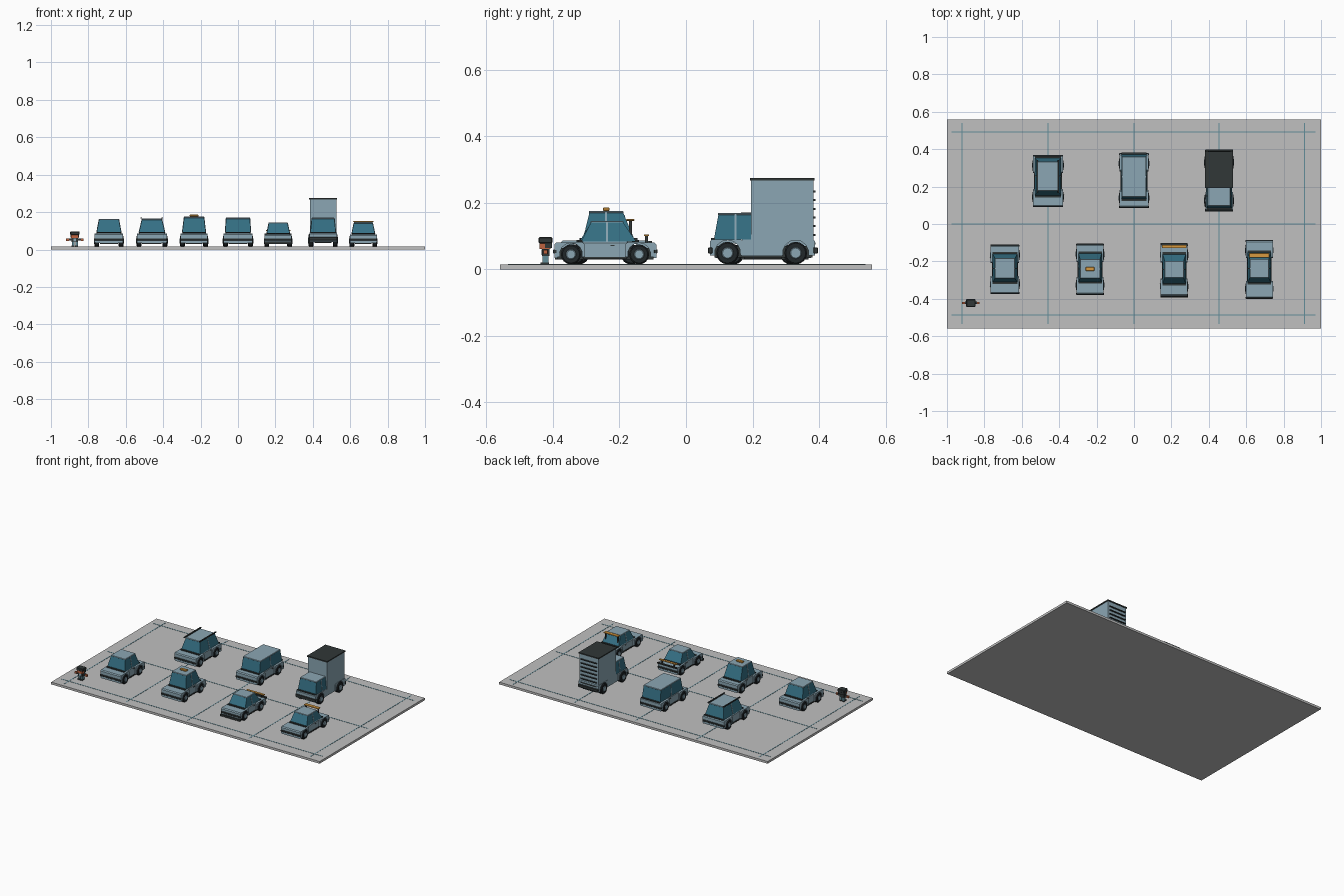
import bpy, bmesh, math
from mathutils import Matrix

if "Cube" in bpy.data.objects:
    bpy.data.objects.remove(bpy.data.objects["Cube"], do_unlink=True)


def material(name, rgb):
    m = bpy.data.materials.new(name)
    m.use_nodes = True
    linear = [(c / 255) ** 2.2 for c in rgb] + [1]
    m.diffuse_color = linear
    m.node_tree.nodes["Principled BSDF"].inputs["Base Color"].default_value = linear
    return m


PAINT = material("blue grey paint", (138, 165, 178))
GLASS = material("teal glass", (56, 112, 132))
DARK = material("charcoal", (52, 58, 58))
TYRE = material("tyre black", (38, 43, 46))
ORANGE = material("amber", (214, 152, 66))
GROUND = material("concrete grey", (191, 191, 191))
LINE = material("line teal", (98, 140, 152))
SKIN = material("skin", (190, 100, 66))


def finish(bm, name, mat):
    bmesh.ops.recalc_face_normals(bm, faces=bm.faces)
    me = bpy.data.meshes.new(name)
    bm.to_mesh(me)
    bm.free()
    ob = bpy.data.objects.new(name, me)
    me.materials.append(mat)
    bpy.context.collection.objects.link(ob)
    return ob


def box(name, mat, xs, ys, zs, top=None, bevel=0):
    """Box from ranges; top gives optional (xs, ys) of the upper face."""
    bm = bmesh.new()
    bmesh.ops.create_cube(bm, size=1)
    for v in bm.verts:
        tx, ty = top if top and v.co.z > 0 else (xs, ys)
        v.co = (tx[v.co.x > 0], ty[v.co.y > 0], zs[v.co.z > 0])
    if bevel:
        bmesh.ops.bevel(bm, geom=bm.edges[:], offset=bevel, segments=1, affect='EDGES')
    return finish(bm, name, mat)


def extrude_profile(name, mat, profile, x0, x1):
    """Side profile of (y, z) points swept across x."""
    bm = bmesh.new()
    face = bm.faces.new([bm.verts.new((x0, y, z)) for y, z in profile])
    out = bmesh.ops.extrude_face_region(bm, geom=[face])
    for v in out["geom"]:
        if isinstance(v, bmesh.types.BMVert):
            v.co.x = x1
    return finish(bm, name, mat)


def disc(name, mat, x, y, z, radius, width):
    bm = bmesh.new()
    bmesh.ops.create_cone(bm, cap_ends=True, segments=16, radius1=radius, radius2=radius, depth=width)
    bmesh.ops.bevel(bm, geom=[e for e in bm.edges if abs(e.verts[0].co.z - e.verts[1].co.z) < 1e-5],
                    offset=width * 0.15, segments=1, affect='EDGES')
    bm.transform(Matrix.Translation((x, y, z)) @ Matrix.Rotation(math.pi / 2, 4, 'Y'))
    return finish(bm, name, mat)


FLOOR = 0.015


def wheels(name, x, w, axles, r):
    for y in axles:
        for s in (-1, 1):
            disc(name + "_tyre", TYRE, x + s * (w - 0.011), y, FLOOR + r, r, 0.026)
            disc(name + "_hub", PAINT, x + s * (w - 0.008), y, FLOOR + r, r * 0.55, 0.025)


def arch_block(name, x, w, y0, y1, axle, z0, z1, r):
    """Wide wing block with a rounded wheel opening and a sloping upper edge."""
    zc, steps = FLOOR + r, 8
    a0 = math.asin((z0 - zc) / r) if abs(z0 - zc) < r else 0
    pts = [(y0, z0), (y0, z1 - 0.006), (y0 + 0.006, z1), (y1 - 0.006, z1), (y1, z1 - 0.006), (y1, z0)]
    for i in range(steps + 1):
        a = a0 + (math.pi - 2 * a0) * i / steps
        pts.append((axle + r * 1.15 * math.cos(a), zc + r * 1.15 * math.sin(a)))
    extrude_profile(name + "_wings", PAINT, pts, x - w, x + w)


def cabin(name, x, wb, wt, belt, roof, base, top):
    """Glazed frustum with a painted roof, door pillars and dark cowls."""
    box(name + "_windows", GLASS, (x - wb, x + wb), base, (belt, roof),
        ((x - wt, x + wt), top))
    box(name + "_roof", PAINT, (x - wt - .001, x + wt + .001), (top[0] - .002, top[1] + .002),
        (roof - .004, roof + .003), bevel=.002)
    ym = (top[0] + top[1]) / 2
    for s in (-1, 1):
        xb, xt = x + s * wb, x + s * wt
        box(name + "_pillar", PAINT, sorted((xb - s * .004, xb + s * .002)), (ym - .003, ym + .003),
            (belt, roof), (sorted((xt - s * .004, xt + s * .002)), (ym - .003, ym + .003)))
    for y in (base[0] - .003, base[1] + .003):
        box(name + "_cowl", DARK, (x - wb, x + wb), (y - .006, y + .006), (belt - .002, belt + .004))


def car(name, x, ends, w, belt, roof, base, top, r=.03, wt=.053):
    y0, y1 = ends
    axles = (y0 + .054, y1 - .056)
    mid = w - .009
    box(name + "_body", PAINT, (x - mid, x + mid), (axles[0] + r + .002, axles[1] - r - .002),
        (.034, belt), bevel=.004)
    box(name + "_underbody", DARK, (x - w + .028, x + w - .028), (y0 + .012, y1 - .012), (.03, .065))
    arch_block(name, x, w, y0 + .004, axles[0] + .042, axles[0], .038, belt - .003, r)
    arch_block(name, x, w, axles[1] - .042, y1 - .004, axles[1], .038, belt - .003, r)
    wheels(name, x, w, axles, r)
    cabin(name, x, mid - .001, wt, belt, roof - .003, base, top)
    # bumpers, lamps, sills and door handles
    for y, s in ((y0, 1), (y1, -1)):
        box(name + "_bumper", DARK, (x - w - .001, x + w + .001), sorted((y, y + s * .012)), (.048, .06), bevel=.002)
        box(name + "_valance", PAINT, (x - w + .004, x + w - .004), sorted((y + s * .004, y + s * .013)), (.034, .048))
    for s in (-1, 1):
        xs = sorted((x + s * (mid - .003), x + s * (mid + .003)))
        box(name + "_sill", DARK, xs, (axles[0] + .036, axles[1] - .036), (.031, .038))
        ym = (top[0] + top[1]) / 2
        box(name + "_door_handle", DARK, xs, (ym + .01, ym + .022), (belt - .014, belt - .011))


# ground slab and bay lines
box("ground_slab", GROUND, (-1, 1), (-.56, .56), (0, FLOOR))
for lx in (-.92, -.46, 0, .455, .912):
    box("bay_line", LINE, (lx - .003, lx + .003), (-.535, .54), (FLOOR, FLOOR + .001))
for ly in (-.487, 0, .492):
    box("lane_line", LINE, (-.975, .97), (ly - .003, ly + .003), (FLOOR, FLOOR + .0012))

# cars
car("hatchback", -.69, (-.375, -.11), .076, .09, .163, (-.312, -.16), (-.29, -.185))
car("taxi", -.235, (-.38, -.105), .073, .09, .176, (-.31, -.155), (-.29, -.19))
car("coupe", .215, (-.388, -.108), .072, .084, .145, (-.32, -.16), (-.285, -.2), wt=.05)
car("sport_car", .67, (-.40, -.085), .072, .084, .146, (-.315, -.15), (-.285, -.19), wt=.05)
car("estate", -.46, (.09, .37), .08, .09, .165, (.152, .355), (.178, .332), wt=.053)
car("van", 0, (.085, .38), .078, .09, .17, (.132, .372), (.147, .358), wt=.064)

# car extras
box("taxi_sign", ORANGE, (-.258, -.212), (-.25, -.23), (.176, .186), bevel=.002)
box("coupe_splitter", DARK, (.141, .289), (-.394, -.375), (.03, .042))
box("coupe_wing", ORANGE, (.15, .28), (-.127, -.112), (.1, .105))
box("coupe_tail_lip", DARK, (.143, .287), (-.113, -.102), (.078, .086))
for s in (-1, 1):
    wx = .215 + s * .045
    box("coupe_wing_post", DARK, (wx - .003, wx + .003), (-.124, -.115), (.08, .1))
    rx = -.46 + s * .056
    box("estate_roof_rail", DARK, (rx - .004, rx + .004), (.165, .342), (.165, .171))
    bx = .67 + s * .046
    box("sport_bar_post", DARK, (bx - .003, bx + .003), (-.172, -.163), (.1, .147))
box("sport_light_bar", ORANGE, (.615, .725), (-.18, -.155), (.146, .152), bevel=.002)

# box truck
TX, TW = .455, .073
box("truck_chassis", DARK, (TX - .045, TX + .045), (.085, .38), (.035, .07))
arch_block("truck_cab", TX, TW, .072, .17, .125, .042, .09, .034)
arch_block("truck_rear", TX, TW, .285, .388, .33, .042, .09, .034)
box("truck_side_skirt", PAINT, (TX - TW + .004, TX + TW - .004), (.168, .288), (.04, .09))
wheels("truck", TX, TW + .003, (.125, .33), .034)
cabin("truck_cab", TX, .068, .06, .09, .167, (.084, .2), (.098, .2))
box("truck_cargo_box", PAINT, (TX - .071, TX + .071), (.195, .383), (.085, .268))
box("truck_cargo_lid", DARK, (TX - .075, TX + .075), (.192, .387), (.267, .275))
for i in range(7):
    z = .075 + i * .026
    box("truck_shutter_slat", DARK, (TX - .06, TX + .06), (.38, .39), (z, z + .006))
for y, s in ((.066, 1), (.397, -1)):
    box("truck_bumper", DARK, (TX - TW - .002, TX + TW + .002), sorted((y, y + s * .014)), (.048, .066), bevel=.002)

# person standing with arms out
PX, PY = -.872, -.422
for s in (-1, 1):
    px = PX + s * .009
    box("person_leg", LINE, (px - .007, px + .007), (PY - .009, PY + .009), (.02, .042))
    box("person_shoe", DARK, (px - .008, px + .008), (PY - .015, PY + .01), (FLOOR, .021))
    box("person_sleeve", DARK, sorted((PX + s * .016, PX + s * .032)), (PY - .007, PY + .007), (.047, .06))
    box("person_hand", SKIN, sorted((PX + s * .032, PX + s * .047)), (PY - .007, PY + .006), (.046, .058))
box("person_torso", DARK, (PX - .017, PX + .017), (PY - .011, PY + .011), (.041, .063))
box("person_shirt", PAINT, (PX - .007, PX + .007), (PY - .013, PY - .01), (.043, .06))
box("person_face", SKIN, (PX - .02, PX + .02), (PY - .019, PY + .014), (.062, .083))
box("person_hair", DARK, (PX - .025, PX + .025), (PY - .021, PY + .02), (.078, .097), bevel=.003)
box("person_back_hair", DARK, (PX - .023, PX + .023), (PY - .002, PY + .019), (.064, .08))
